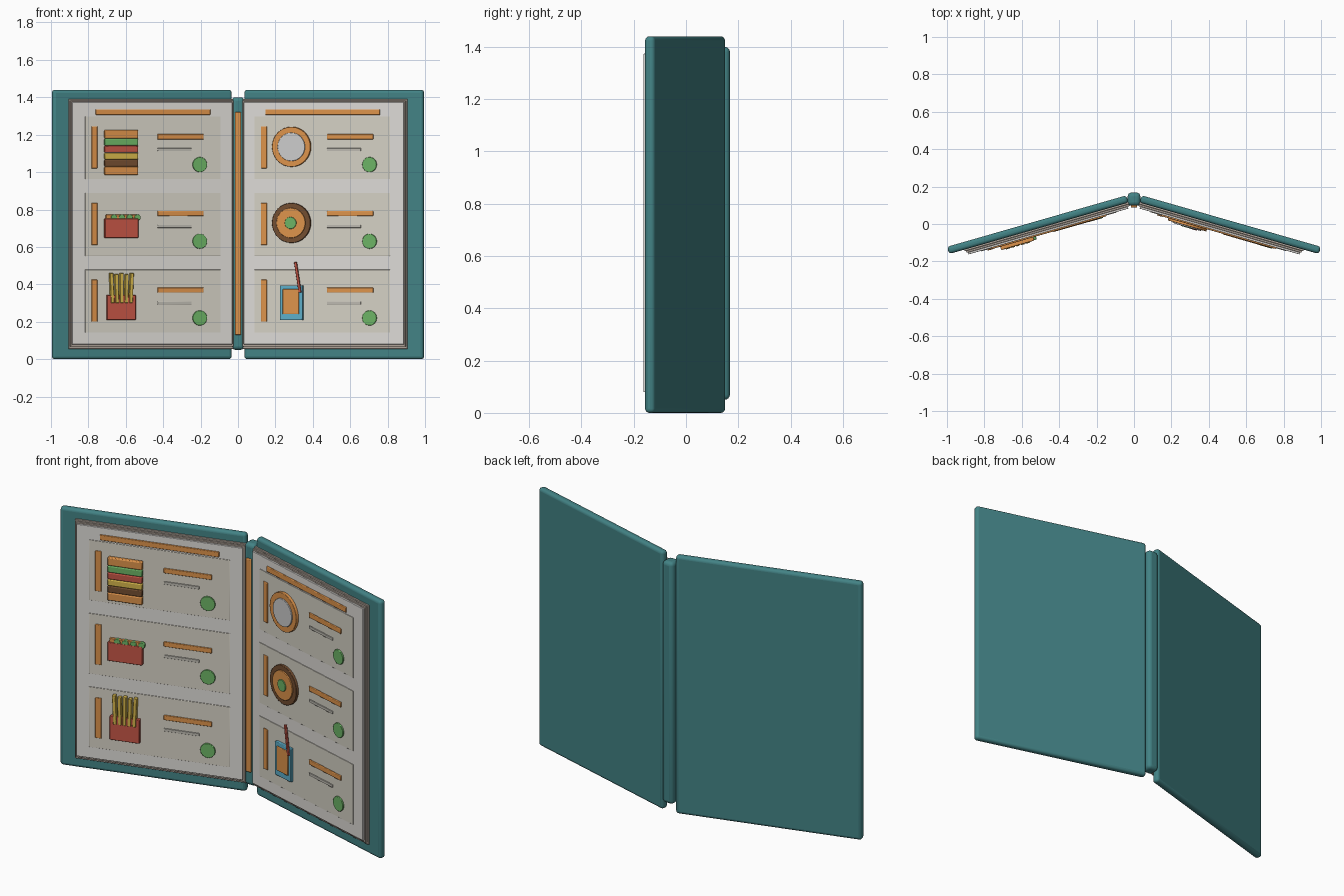
import bpy, math
from mathutils import Matrix

if "Cube" in bpy.data.objects:
    bpy.data.objects.remove(bpy.data.objects["Cube"])

A = math.radians(16)       # opening angle of each leaf
HINGE_Y = 0.144
C, S = math.cos(A), math.sin(A)

COL = dict(teal=(.055, .225, .235), edge=(.42, .36, .31), paper=(.72, .70, .67), card=(.66, .63, .55),
           orange=(.72, .29, .07), grey=(.50, .48, .43), green=(.15, .45, .13), red=(.55, .09, .06),
           yellow=(.66, .46, .07), brown=(.17, .075, .03), white=(.8, .8, .8), blue=(.11, .42, .58))
MATS = {}
for key, rgb in COL.items():
    MATS[key] = bpy.data.materials.new(key)
    MATS[key].diffuse_color = (*rgb, 1)


def leaf(side):
    """Frame of the left (-1) or right (+1) leaf; local -y faces the reader."""
    return Matrix.Translation((0, HINGE_Y, 0)) @ Matrix.Rotation(-side * A, 4, 'Z')


def finish(name, color, matrix, bevel, segs):
    ob = bpy.context.object
    ob.name = name
    ob.data.materials.append(MATS[color])
    ob.matrix_world = matrix
    if bevel:
        m = ob.modifiers.new("bevel", 'BEVEL')
        m.width, m.segments, m.limit_method = bevel, segs, 'ANGLE'
        m.angle_limit = math.radians(40)
        bpy.ops.object.shade_smooth_by_angle(angle=math.radians(40))
    return ob


def box(name, color, frame, x0, x1, y0, y1, z0, z1, bevel=0.0, segs=2, tilt=0.0):
    bpy.ops.mesh.primitive_cube_add(size=1)
    bpy.context.object.data.transform(Matrix.Diagonal((x1 - x0, y1 - y0, z1 - z0, 1)))
    mid = Matrix.Translation(((x0 + x1) / 2, (y0 + y1) / 2, (z0 + z1) / 2))
    return finish(name, color, frame @ mid @ Matrix.Rotation(tilt, 4, 'Y'), bevel, segs)


def local_x(x, side, d):
    """Front-view x to distance along the leaf at height d above its mid plane."""
    return (x + side * S * d) / C


def slab(name, color, side, x0, x1, z0, z1, d0, d1, bevel=0.003, tilt=0.0):
    return box(name, color, leaf(side), local_x(x0, side, d1), local_x(x1, side, d1),
               -d1, -d0, z0, z1, bevel, 2, tilt)


def disc(name, color, side, x, z, r, d0, d1):
    bpy.ops.mesh.primitive_cylinder_add(vertices=32, radius=r, depth=d1 - d0)
    bpy.context.object.data.transform(Matrix.Rotation(math.pi / 2, 4, 'X'))
    pos = Matrix.Translation((local_x(x, side, d1), -(d0 + d1) / 2, z))
    return finish(name, color, leaf(side) @ pos, 0.002, 2)


# Spine with its orange binding strip
I = Matrix.Identity(4)
box("spine", "teal", I, -.034, .034, .098, .168, .05, 1.40, .02, 4)
box("binding_strip", "orange", I, -.016, .016, .088, .102, .13, 1.32, .004)

ROWS = (1.13, .72, .31)
for side, label in ((-1, "left"), (1, "right")):
    # Cover board
    a, b = sorted((side * .037, side * 1.034))
    box(label + "_cover", "teal", leaf(side), a, b, -.02, .02, 0, 1.44, .016, 4)
    # Stepped stack of sheets
    for i, color in enumerate(("edge", "edge", "paper")):
        a, b = sorted((side * (.018 + .006 * i), side * (.905 - .01 * i)))
        slab(f"{label}_sheet_{i}", color, side, a, b, .055 + .012 * i, 1.39 - .008 * i,
             .018 + .011 * i, .029 + .011 * i, .002)
    # Repeating page layout
    x = -.905 if side < 0 else 0
    slab(label + "_heading", "orange", side, x + .145, x + .758, 1.306, 1.336, .049, .058)
    for r, z in enumerate(ROWS):
        tag = f"{label}_{r}"
        slab("card_" + tag, "card", side, x + .088, x + .812, z - .168, z + .168, .049, .054, .001)
        slab("side_bar_" + tag, "orange", side, x + .122, x + .154, z - .11, z + .115, .053, .060)
        slab("title_bar_" + tag, "orange", side, x + .475, x + .722, z + .045, z + .073, .053, .061)
        slab("detail_bar_" + tag, "grey", side, x + .475, x + .657, z - .018, z - .002, .053, .059, .002)
        disc("green_dot_" + tag, "green", side, x + .702, z - .09, .04, .053, .062)

# Layered sandwich
z = .985
for name, color, h in (("bun_bottom", "orange", .045), ("patty", "brown", .038), ("cheese", "yellow", .036),
                       ("tomato", "red", .038), ("lettuce", "green", .038), ("bun_top", "orange", .046)):
    slab(name, color, -1, -.71, -.532, z, z + h - .001, .052, .077, .005)
    z += h

# Snack tray with filling and toppings
slab("tray", "red", -1, -.71, -.532, .648, .752, .052, .075)
slab("tray_filling", "orange", -1, -.704, -.538, .74, .772, .052, .070)
for i in range(4):
    disc(f"tray_topping_{i}", "green", -1, -.662 + i * .042, .757, .017, .054, .074)

# Fries in a box
slab("fries_box", "red", -1, -.698, -.545, .21, .342, .052, .077)
for i in range(5):
    slab(f"fry_{i}", "yellow", -1, -.681 + i * .026, -.663 + i * .026, .30,
         .46 - .006 * (i % 2), .056, .081, .003, math.radians(1.2 * (i - 2)))

# Plate, doughnut
disc("plate_rim", "orange", 1, .284, 1.135, .107, .052, .070)
disc("plate_centre", "white", 1, .284, 1.135, .076, .068, .076)
disc("bowl", "brown", 1, .284, .728, .107, .052, .068)
disc("bowl_filling", "orange", 1, .282, .728, .08, .066, .074)
disc("bowl_garnish", "green", 1, .280, .728, .032, .072, .079)

# Drink with a leaning straw
slab("glass", "blue", 1, .223, .345, .208, .395, .052, .070)
slab("drink", "orange", 1, .238, .326, .24, .375, .068, .076)
slab("straw", "red", 1, .311, .325, .355, .52, .068, .080, .003, math.radians(-9))

for m in bpy.data.materials:
    if m.users and not m.is_grease_pencil:
        m.use_nodes = True
        m.node_tree.nodes["Principled BSDF"].inputs["Base Color"].default_value = m.diffuse_color
